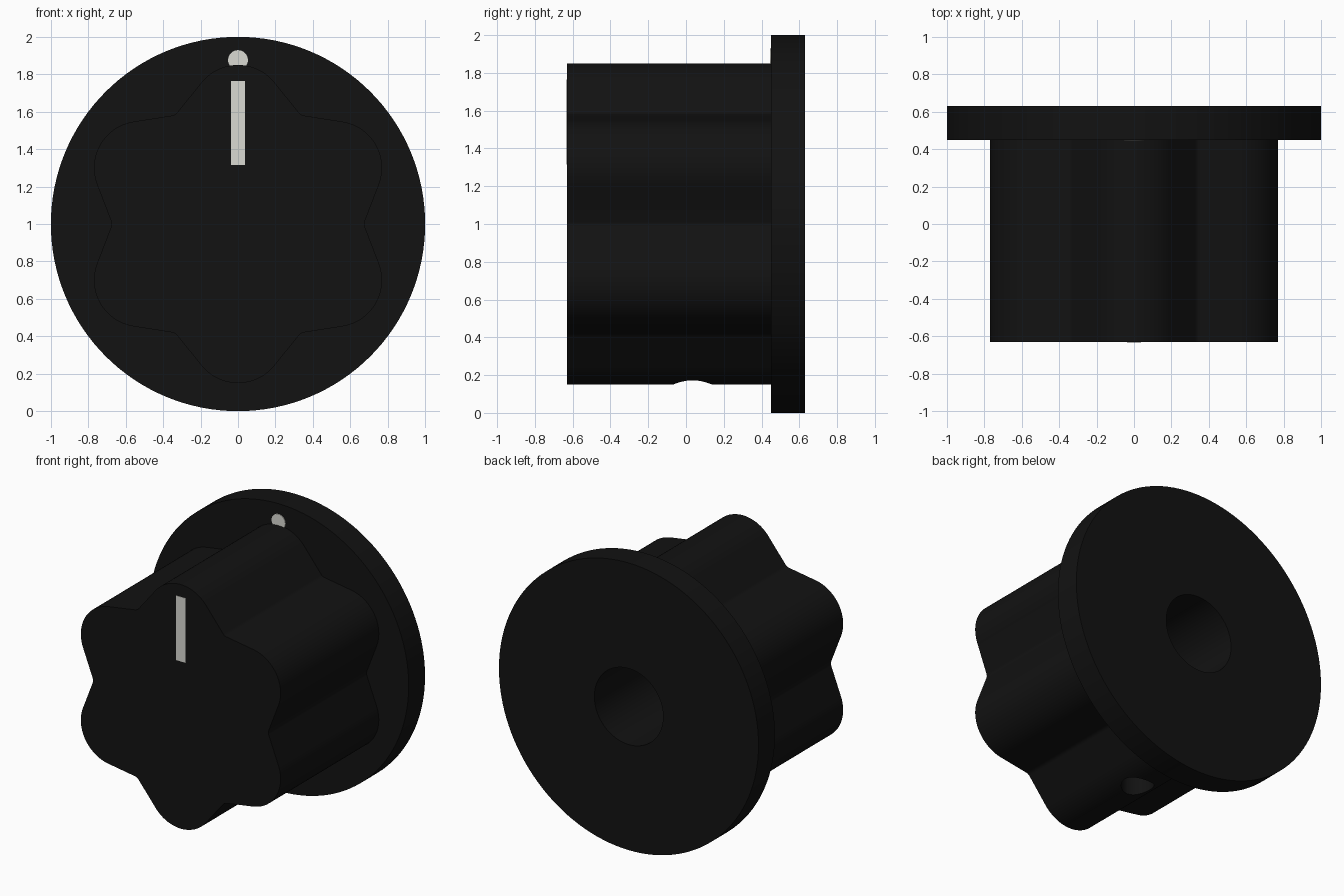
import bpy, bmesh
from math import sin, cos, tan, pi, radians, sqrt, asin, atan2

if "Cube" in bpy.data.objects:
    bpy.data.objects.remove(bpy.data.objects["Cube"])


def material(name, color):
    m = bpy.data.materials.new(name)
    m.diffuse_color = color
    m.use_nodes = True
    m.node_tree.nodes["Principled BSDF"].inputs["Base Color"].default_value = m.diffuse_color
    return m


black = material("black_plastic", (0.006, 0.006, 0.006, 1))
white = material("white_marking", (0.7, 0.7, 0.65, 1))


def extrude_outline(name, outline, y0, y1, mat=None):
    """Solid made from an (x, z) outline, extruded along y."""
    bm = bmesh.new()
    face = bm.faces.new([bm.verts.new((x, y0, z)) for x, z in outline])
    ext = bmesh.ops.extrude_face_region(bm, geom=[face])["geom"]
    verts = [e for e in ext if isinstance(e, bmesh.types.BMVert)]
    bmesh.ops.translate(bm, verts=verts, vec=(0, y1 - y0, 0))
    bmesh.ops.recalc_face_normals(bm, faces=bm.faces[:])
    mesh = bpy.data.meshes.new(name)
    bm.to_mesh(mesh)
    bm.free()
    ob = bpy.data.objects.new(name, mesh)
    bpy.context.collection.objects.link(ob)
    if mat:
        mesh.materials.append(mat)
    return ob


def circle(r, z, n):
    return [(r * cos(2 * pi * i / n), z + r * sin(2 * pi * i / n)) for i in range(n)]


def activate(ob):
    bpy.ops.object.select_all(action='DESELECT')
    ob.select_set(True)
    bpy.context.view_layer.objects.active = ob


def cut(target, cutter):
    activate(target)
    mod = target.modifiers.new("cut", 'BOOLEAN')
    mod.operation = 'DIFFERENCE'
    mod.solver = 'EXACT'
    mod.object = cutter
    bpy.ops.object.modifier_apply(modifier=mod.name)


# Six-lobed outline: round lobes, straight flanks, softly rounded valleys
CENTRE, LOBE_R, VALLEY, FILLET = 0.60, 0.25, 0.672, 0.04
dx, dz = VALLEY - CENTRE * cos(pi / 6), -CENTRE * sin(pi / 6)
tangent = atan2(-dz, -dx) - asin(LOBE_R / sqrt(dx * dx + dz * dz))
turn = pi / 2 - tangent            # flank angle measured from the tangent
fillet_x = VALLEY + FILLET / cos(turn)
outline = []
for k in range(6):
    a = k * pi / 3
    for i in range(5):             # valley
        t = pi + turn * (1 - i / 2)
        x, z = fillet_x + FILLET * cos(t), FILLET * sin(t)
        outline.append((x * cos(a) - z * sin(a), 1 + x * sin(a) + z * cos(a)))
    b = a + pi / 6
    half = pi / 6 + turn
    for i in range(25):            # lobe
        t = b - half + 2 * half * i / 24
        outline.append((CENTRE * cos(b) + LOBE_R * cos(t),
                        1 + CENTRE * sin(b) + LOBE_R * sin(t)))

grip = extrude_outline("grip_body", outline, -0.63, 0.45, black)
flange = extrude_outline("base_flange", circle(1.0, 1, 128), 0.45, 0.63, black)

# Shaft bore from the back, and set-screw hole through the bottom lobe
bore = extrude_outline("bore_cutter", circle(0.265, 1, 64), -0.35, 0.8)
screw = extrude_outline("screw_cutter", circle(0.103, 0, 40), -0.9, 0.1)
screw.rotation_euler = (radians(90), 0, 0)
screw.location = (0, 0.035, 0.8)   # local y runs up z: -0.1 to 0.9
bpy.context.view_layer.update()
cut(grip, bore)
cut(flange, bore)
cut(grip, screw)
for c in (bore, screw):
    bpy.data.objects.remove(c, do_unlink=True)

# White pointer line on the face and dot on the flange
bar = [(-0.037, 1.315), (0.037, 1.315), (0.037, 1.765), (-0.037, 1.765)]
extrude_outline("pointer_line", bar, -0.632, -0.60, white)
dot = extrude_outline("pointer_dot", circle(0.053, 1.876, 32), 0.445, 0.48, white)

for ob in (grip, flange, dot):
    activate(ob)
    bpy.ops.object.shade_smooth_by_angle(angle=radians(30))
